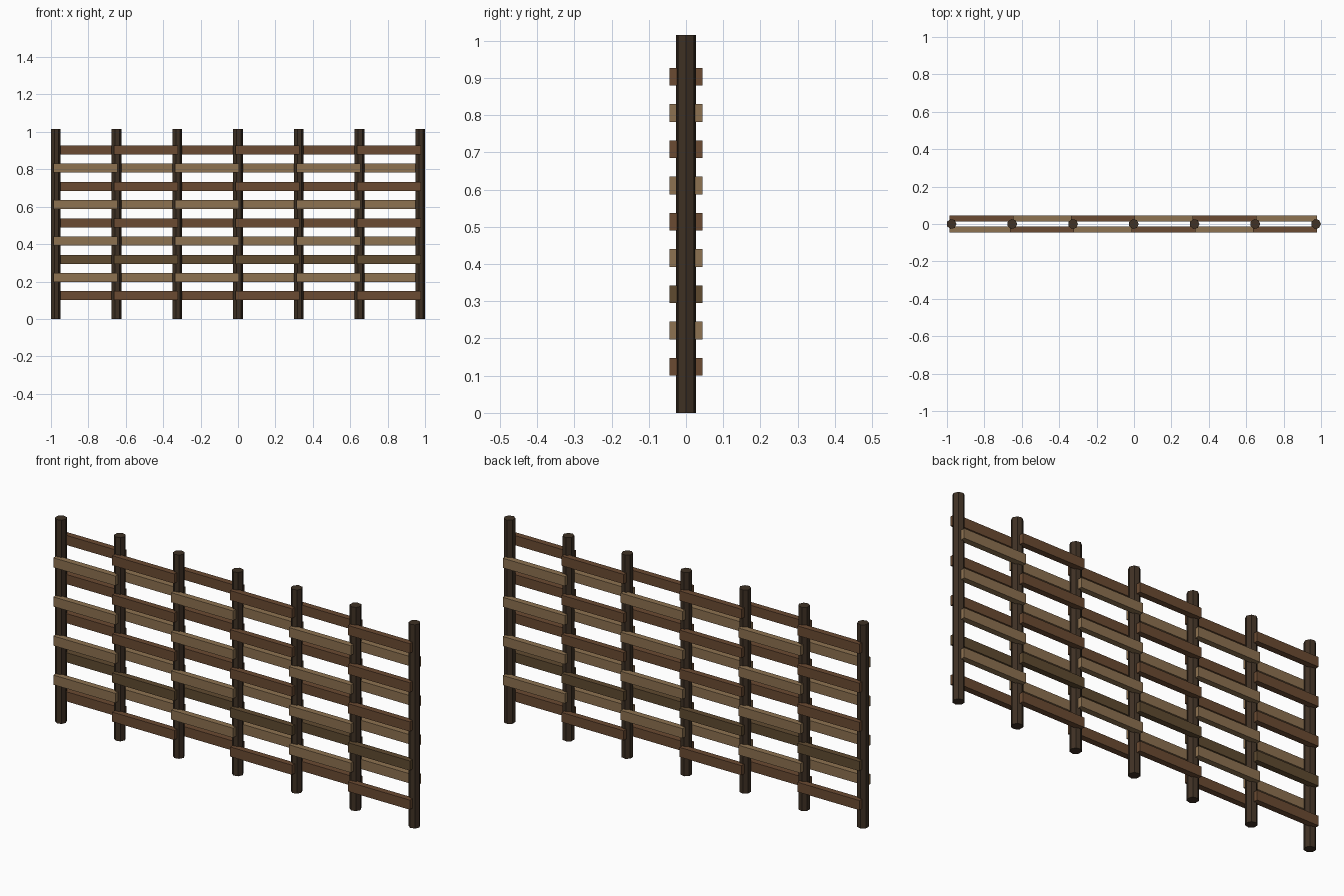
import bpy, math

if "Cube" in bpy.data.objects:
    bpy.data.objects.remove(bpy.data.objects["Cube"])

def material(name, rgb):
    m = bpy.data.materials.new(name)
    m.diffuse_color = (*rgb, 1)
    m.use_nodes = True
    m.node_tree.nodes["Principled BSDF"].inputs["Base Color"].default_value = m.diffuse_color
    return m

post_mat = material("dark_bark", (0.05, 0.031, 0.018))
brown = material("brown_wood", (0.147, 0.07, 0.032))
olive = material("olive_wood", (0.117, 0.07, 0.03))
tan = material("tan_wood", (0.27, 0.168, 0.082))

SPACING = 0.3248
POSTS = 7
R = 0.027

def post(i):
    h = 1.015
    x = (i - 3) * SPACING - 0.0013
    bpy.ops.mesh.primitive_cylinder_add(vertices=7, radius=R, depth=h,
                                        location=(x, 0, h / 2),
                                        rotation=(0, 0, -math.pi / 2))
    o = bpy.context.object
    o.name = f"post_{i + 1}"
    o.data.materials.append(post_mat)
    # put one corner exactly on +x
    v = o.data.vertices[0].co
    o.rotation_euler.z = -math.atan2(v.y, v.x)

def slat(row, bay):
    side = -1 if (row + bay) % 2 else 1
    x = (bay - 2.5) * SPACING - 0.004
    bpy.ops.mesh.primitive_cube_add(size=1, location=(x, side * 0.0295, 0.124 + row * 0.0974))
    o = bpy.context.object
    o.name = f"slat_row{row + 1}_bay{bay + 1}"
    o.scale = (0.342, 0.03, 0.048)
    o.data.materials.append(tan if row % 2 else olive if row == 2 else brown)

# upright posts
for i in range(POSTS):
    post(i)

# slats woven alternately in front of and behind the posts
for row in range(9):
    for bay in range(POSTS - 1):
        slat(row, bay)
